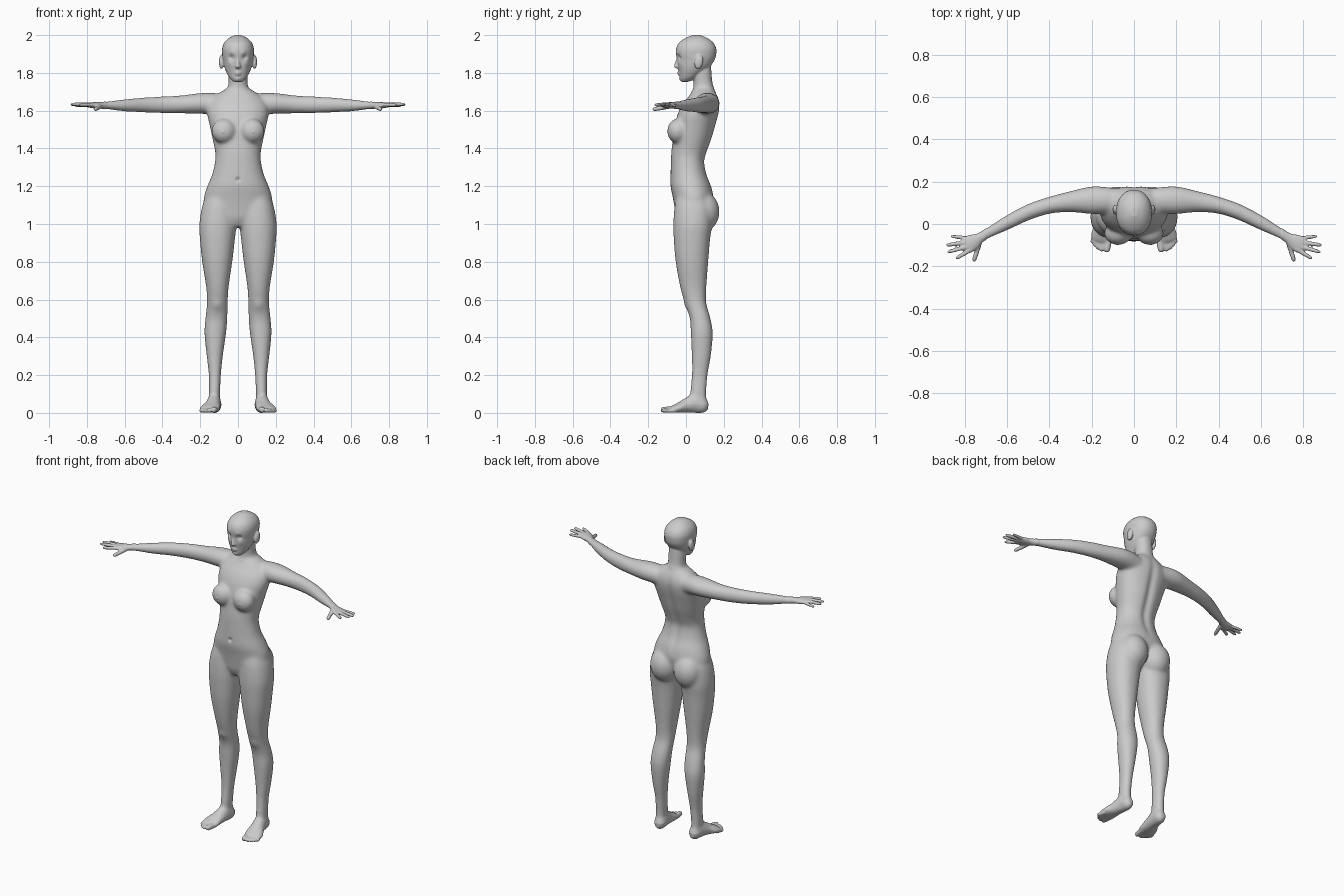
import bpy, bmesh
from math import sin, cos, pi, exp, copysign
from mathutils import Vector, Matrix

bm = bmesh.new()
SEG = 32


def smooth_rows(rows, n=5):
    # Catmull-Rom interpolation of section parameters
    out = []
    for i in range(len(rows) - 1):
        a, b = rows[max(i - 1, 0)], rows[i]
        c, d = rows[i + 1], rows[min(i + 2, len(rows) - 1)]
        for k in range(n):
            t = k / n
            out.append([0.5 * (2 * q + (r - p) * t + (2 * p - 5 * q + 4 * r - s) * t * t
                               + (3 * q - p - 3 * r + s) * t ** 3)
                        for p, q, r, s in zip(a, b, c, d)])
    return out + [list(rows[-1])]


def skin(rings, mirror):
    for sx in ((1, -1) if mirror else (1,)):
        vs = [[bm.verts.new((p[0] * sx, p[1], p[2])) for p in ring] for ring in rings]
        for a, b in zip(vs, vs[1:]):
            for i in range(SEG):
                j = (i + 1) % SEG
                bm.faces.new((a[i], a[j], b[j], b[i]))
        bm.faces.new(vs[0][::-1])
        bm.faces.new(vs[-1])


def sup(v):
    return copysign(abs(v) ** 0.92, v)


def stack(rows, mirror=False):
    # rows: z, x min, x max, y front, y back
    rings = []
    for z, x0, x1, y0, y1 in smooth_rows(rows):
        rings.append([((x0 + x1) / 2 + (x1 - x0) / 2 * sup(cos(2 * pi * i / SEG)),
                       (y0 + y1) / 2 + (y1 - y0) / 2 * sup(sin(2 * pi * i / SEG)), z)
                      for i in range(SEG)])
    skin(rings, mirror)


def tube(rows):
    # rows: centre x, y, z, half width, half height; built on both sides
    rows = smooth_rows(rows)
    rings = []
    for i, r in enumerate(rows):
        t = Vector(rows[min(i + 1, len(rows) - 1)][:3]) - Vector(rows[max(i - 1, 0)][:3])
        side = t.cross(Vector((0, 0, 1))).normalized()
        up = side.cross(t).normalized()
        c = Vector(r[:3])
        rings.append([c + side * r[3] * cos(2 * pi * k / SEG) + up * r[4] * sin(2 * pi * k / SEG)
                      for k in range(SEG)])
    skin(rings, True)


def digit(base, tip, r):
    a, b = Vector(base), Vector(tip)
    tube([(*a.lerp(b, t), r * s, r * s) for t, s in
          ((0, 1), (.45, 1.02), (.8, .95), (.94, .75), (1, .35))])


def blob(c, radii, tilt=0):
    for s in (1, -1):
        m = (Matrix.Translation((c[0] * s, c[1], c[2])) @ Matrix.Rotation(tilt, 4, 'X')
             @ Matrix.Diagonal((*radii, 1)))
        bmesh.ops.create_uvsphere(bm, u_segments=32, v_segments=20, radius=1, matrix=m)


# torso
stack([(z, -w, w, f, b) for z, w, f, b in (
    (.985, .05, -.03, .06), (1.03, .12, -.052, .10), (1.08, .175, -.06, .13),
    (1.14, .181, -.07, .145), (1.2, .163, -.082, .135), (1.26, .138, -.082, .112),
    (1.33, .122, -.08, .10), (1.38, .121, -.078, .113), (1.45, .135, -.07, .138),
    (1.52, .15, -.06, .158), (1.58, .163, -.045, .174), (1.63, .158, -.02, .18),
    (1.67, .13, .01, .172), (1.70, .09, .03, .157), (1.72, .055, .045, .145))])
blob((.075, -.045, 1.492), (.066, .055, .066))
blob((.083, .092, 1.065), (.088, .086, .105))

# neck and head
stack([(z, -w, w, f, b) for z, w, f, b in (
    (1.64, .075, .03, .16), (1.70, .06, .037, .154), (1.75, .05, .04, .14),
    (1.8, .05, .035, .135), (1.86, .045, .04, .13))])
stack([(z, -w, w, f, b) for z, w, f, b in (
    (1.752, .022, -.022, .01), (1.77, .042, -.031, .05), (1.80, .06, -.036, .09),
    (1.83, .072, -.042, .125), (1.87, .08, -.047, .152), (1.90, .084, -.053, .16),
    (1.93, .084, -.052, .16), (1.96, .073, -.037, .145), (1.985, .048, -.002, .112),
    (2.0, .015, .035, .075))])

# nose and ears
stack([(z, -w, w, f, .0) for z, w, f in (
    (1.822, .010, -.048), (1.832, .017, -.064), (1.85, .012, -.060),
    (1.875, .009, -.052), (1.9, .008, -.05))])
blob((.088, .068, 1.857), (.013, .023, .038), -.2)

# legs
stack([(.04, .10, .15, .035, .11), (.1, .095, .155, .022, .108), (.2, .09, .155, .03, .115),
       (.3, .08, .166, .03, .132), (.42, .063, .178, .025, .142), (.5, .056, .173, .02, .13),
       (.58, .054, .165, -.005, .108), (.66, .05, .168, -.03, .108), (.8, .03, .19, -.055, .118),
       (.92, .016, .202, -.065, .128), (1.0, .008, .205, -.067, .138),
       (1.1, .012, .188, -.06, .135), (1.18, .03, .15, -.04, .1)], True)

# feet and toes
tube([(.121, .118, .04, .015, .022), (.122, .095, .042, .033, .042), (.127, .045, .05, .038, .05),
      (.136, -.005, .037, .043, .037), (.147, -.045, .025, .053, .025),
      (.154, -.075, .018, .05, .017), (.157, -.088, .015, .04, .01)])
for bx, by, tx, ty, r in ((.118, -.06, .13, -.134, .016), (.141, -.065, .156, -.13, .012),
                          (.158, -.06, .174, -.12, .011), (.172, -.05, .188, -.106, .011),
                          (.182, -.04, .199, -.09, .011)):
    digit((bx, by, r + .003), (tx, ty, r), r)

# arms and palms
tube([(.05, .115, 1.62, .05, .05), (.12, .112, 1.636, .062, .057), (.2, .112, 1.638, .066, .055),
      (.3, .105, 1.633, .05, .048), (.4, .088, 1.631, .04, .045), (.5, .055, 1.63, .037, .04),
      (.6, .005, 1.628, .033, .033), (.68, -.038, 1.628, .026, .023),
      (.725, -.064, 1.628, .024, .018), (.755, -.082, 1.628, .036, .017),
      (.785, -.098, 1.63, .041, .014), (.80, -.105, 1.63, .036, .01)])

# fingers and thumb
for base, tip, r in (((.79, -.066, 1.628), (.866, -.058, 1.625), .0088),
                     ((.785, -.085, 1.632), (.888, -.1, 1.632), .0098),
                     ((.775, -.104, 1.634), (.882, -.133, 1.634), .0098),
                     ((.765, -.118, 1.632), (.842, -.164, 1.63), .0098),
                     ((.728, -.085, 1.622), (.758, -.178, 1.606), .0115)):
    digit(base, tip, r)

# fuse every part into one skin
bmesh.ops.recalc_face_normals(bm, faces=bm.faces)
raw = bpy.data.meshes.new("raw_parts")
bm.to_mesh(raw)
bm.free()
body = bpy.data.objects.new("body", raw)
bpy.context.collection.objects.link(body)
mod = body.modifiers.new("fuse", 'REMESH')
mod.mode = 'VOXEL'
mod.voxel_size = .005
mod = body.modifiers.new("soften", 'SMOOTH')
mod.factor = .5
mod.iterations = 5
dg = bpy.context.evaluated_depsgraph_get()
mesh = bpy.data.meshes.new_from_object(body.evaluated_get(dg))
body.modifiers.clear()
body.data = mesh
bpy.data.meshes.remove(raw)

# blend the joints of trunk, arms and legs
bm = bmesh.new()
bm.from_mesh(mesh)
soft = [v for v in bm.verts if abs(v.co.x) < .7 and .05 < v.co.z < 1.75]
for _ in range(30):
    bmesh.ops.smooth_vert(bm, verts=soft, factor=.5, use_axis_x=True, use_axis_y=True, use_axis_z=True)

# sculpted details: x, y, z, radius, push along y
dents = [(.034, -.037, 1.884, .015, .012), (.03, -.046, 1.907, .013, -.003),
         (0, -.037, 1.803, .010, -.007), (0, -.036, 1.79, .010, -.007),
         (.012, -.034, 1.797, .008, -.004), (0, -.034, 1.779, .007, .003),
         (0, -.03, 1.765, .014, -.006), (.045, -.03, 1.848, .018, -.004),
         (0, -.08, 1.235, .011, .010), (.08, -.1, 1.487, .007, -.004),
         (.11, -.005, .57, .03, -.006)]
dents += [(-d[0], *d[1:]) for d in dents if d[0]]
for v in bm.verts:
    p = v.co.copy()
    for x, y, z, r, push in dents:
        d2 = ((p.x - x) ** 2 + (p.y - y) ** 2 + (p.z - z) ** 2) / (r * r)
        if d2 < 9:
            v.co.y += push * exp(-d2)
    # spine groove
    if p.y > .03 and abs(p.x) < .08 and 1.15 < p.z < 1.72:
        v.co.y -= .012 * exp(-(p.x / .024) ** 2) * sin(pi * (p.z - 1.15) / .57)
    v.co.z = max(v.co.z, 0)
bm.to_mesh(mesh)
bm.free()
mesh.shade_smooth()

# eyes
for s, name in ((1, "left_eye"), (-1, "right_eye")):
    bpy.ops.mesh.primitive_uv_sphere_add(segments=24, ring_count=16, radius=.015,
                                         location=(.033 * s, -.0165, 1.884))
    eye = bpy.context.object
    eye.name = name
    eye.data.shade_smooth()
